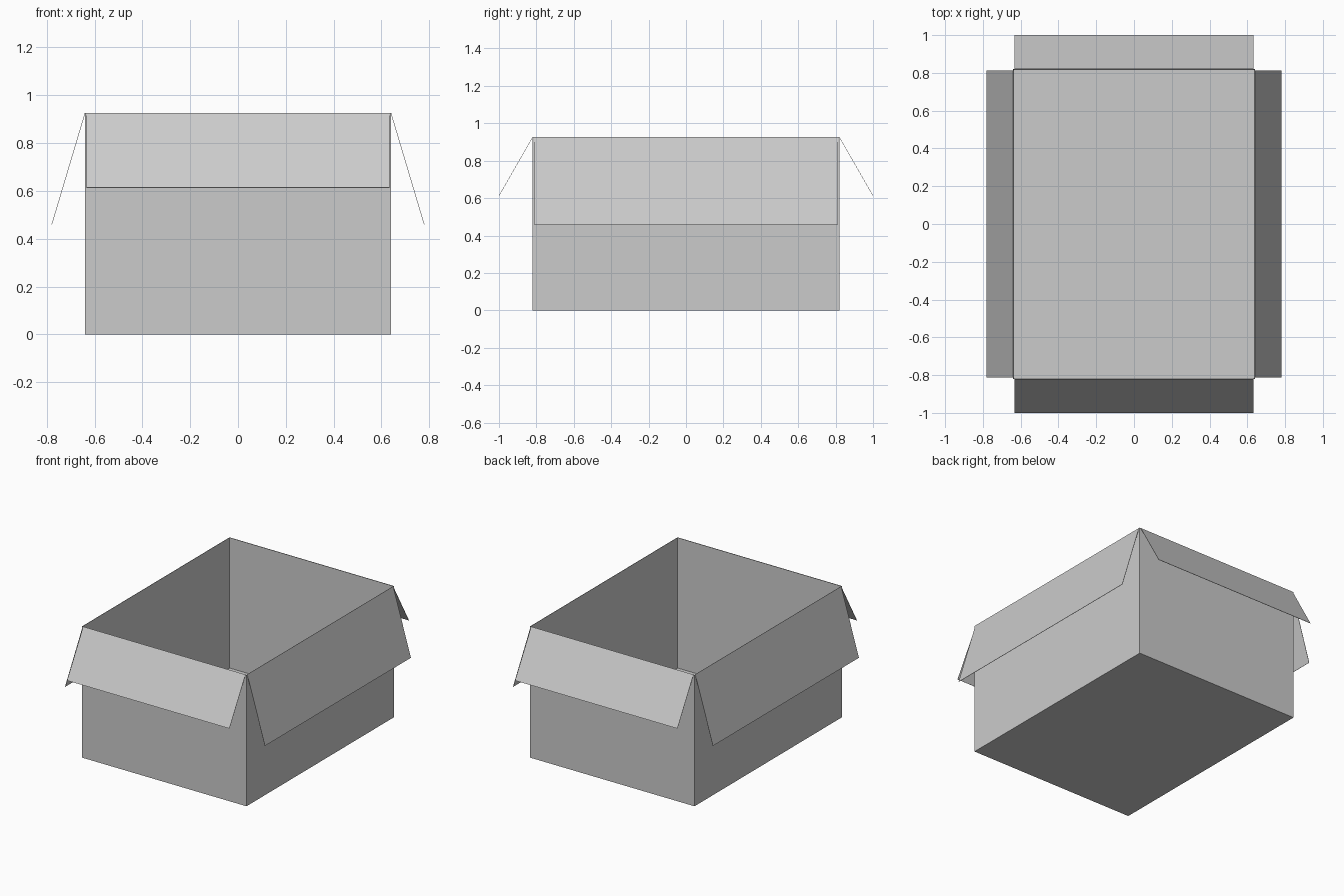
import bpy
import bmesh
from math import atan2, hypot
from mathutils import Matrix

cube = bpy.data.objects.get("Cube")
if cube:
    bpy.data.objects.remove(cube, do_unlink=True)

HALF_X, HALF_Y, HEIGHT = 0.641, 0.821, 0.926
WALL = 0.008
SHEET = 0.002

grey = bpy.data.materials.new("cardboard grey")
grey.use_nodes = True
colour = (0.6, 0.6, 0.6, 1)
grey.diffuse_color = colour
grey.node_tree.nodes["Principled BSDF"].inputs["Base Color"].default_value = colour


def add_object(name, bm):
    mesh = bpy.data.meshes.new(name)
    bm.to_mesh(mesh)
    bm.free()
    mesh.materials.append(grey)
    obj = bpy.data.objects.new(name, mesh)
    bpy.context.collection.objects.link(obj)
    return obj


# Open carton: a block whose top is inset and pushed down to the floor
bm = bmesh.new()
size = Matrix.Diagonal((2 * HALF_X, 2 * HALF_Y, HEIGHT, 1))
bmesh.ops.create_cube(bm, size=1, matrix=Matrix.Translation((0, 0, HEIGHT / 2)) @ size)
top = max(bm.faces, key=lambda f: f.calc_center_median().z)
bmesh.ops.inset_region(bm, faces=[top], thickness=WALL)
bmesh.ops.translate(bm, verts=top.verts, vec=(0, 0, WALL - HEIGHT))
add_object("carton_body", bm)


# Folded-out flaps: thin sheets hinged on the rim
def add_flap(name, axis, side, half_width, hinge, out, drop):
    bm = bmesh.new()
    length = hypot(out, drop)
    # Sheet runs along local +x from its hinge, then tilts down
    sheet = Matrix.Translation((length / 2, 0, -SHEET / 2))
    sheet = sheet @ Matrix.Diagonal((length, 2 * half_width, SHEET, 1))
    tilt = Matrix.Rotation(atan2(drop, out), 4, "Y")
    turn = Matrix.Rotation(atan2(side * axis[1], side * axis[0]), 4, "Z")
    place = turn @ Matrix.Translation((hinge, 0, HEIGHT)) @ tilt
    bmesh.ops.create_cube(bm, size=1, matrix=place @ sheet)
    add_object(name, bm)


for side, long_name, short_name in ((1, "left_flap", "back_flap"), (-1, "right_flap", "front_flap")):
    add_flap(long_name, (1, 0), side, HALF_Y - WALL, HALF_X, 0.139, 0.466)
    add_flap(short_name, (0, 1), side, HALF_X - WALL, HALF_Y, 0.179, 0.312)
